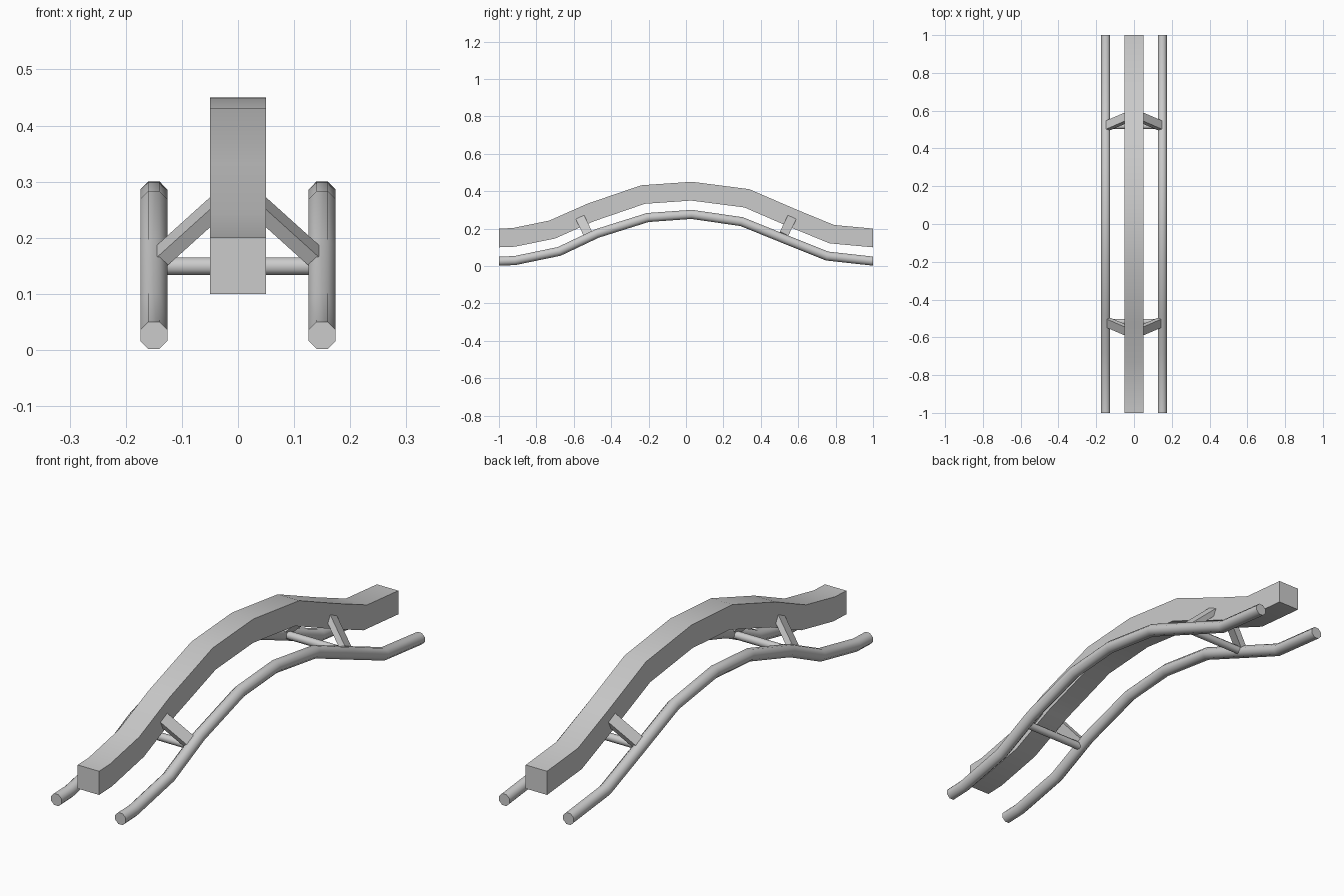
import bpy, bmesh, math
from mathutils import Vector, Matrix

if "Cube" in bpy.data.objects:
    bpy.data.objects.remove(bpy.data.objects["Cube"])


def finish(name, bm, angle=None):
    bmesh.ops.recalc_face_normals(bm, faces=bm.faces)
    me = bpy.data.meshes.new(name)
    bm.to_mesh(me)
    bm.free()
    ob = bpy.data.objects.new(name, me)
    bpy.context.collection.objects.link(ob)
    if angle:
        bpy.ops.object.select_all(action='DESELECT')
        ob.select_set(True)
        bpy.context.view_layer.objects.active = ob
        bpy.ops.object.shade_smooth_by_angle(angle=math.radians(angle))
    return ob


def sweep(name, path, section, x0, angle):
    """Sweep an (x, normal) section along a (y, z) path with mitred joints."""
    bm = bmesh.new()
    pts = [Vector(p) for p in path]
    rings = []
    for i, p in enumerate(pts):
        if i in (0, len(pts) - 1):
            n = Vector((0, 1))  # square vertical ends
        else:
            a = (p - pts[i - 1]).normalized()
            b = (pts[i + 1] - p).normalized()
            t = (a + b).normalized()
            n = Vector((-t.y, t.x)) / max(t.dot(a), 0.5)
        rings.append([bm.verts.new((x0 + sx, p.x + n.x * sn, p.y + n.y * sn))
                      for sx, sn in section])
    k = len(section)
    for r, s in zip(rings, rings[1:]):
        for j in range(k):
            bm.faces.new((r[j], r[(j + 1) % k], s[(j + 1) % k], s[j]))
    bm.faces.new(rings[0])
    bm.faces.new(rings[-1])
    return finish(name, bm, angle)


# Main square spine
spine = [(-1, .15), (-.92, .153), (-.715, .195), (-.51, .286), (-.23, .382),
         (.03, .40), (.325, .362), (.575, .254), (.78, .17), (1, .15)]
sweep("spine_beam", spine,
      [(-.05, -.05), (.05, -.05), (.05, .05), (-.05, .05)], 0, 40)

# Octagonal running rails, concentric with the spine curve
rail = [(-1, .026), (-.915, .029), (-.678, .078), (-.475, .174), (-.205, .259),
        (.03, .276), (.298, .237), (.53, .143), (.755, .053), (1, .026)]
octagon = [(.0262 * math.cos(math.radians(22.5 + 45 * i)),
            .0262 * math.sin(math.radians(22.5 + 45 * i))) for i in range(8)]
for side, label in ((-1, "left"), (1, "right")):
    sweep(f"{label}_rail", rail, octagon, side * .15, 50)

# Cross ties and diagonal struts
for end, where in ((-1, "front"), (1, "back")):
    bm = bmesh.new()
    bmesh.ops.create_cone(bm, cap_ends=True, segments=8, radius1=.0168,
                          radius2=.0168, depth=.30,
                          matrix=Matrix.Translation((0, end * .518, .149))
                          @ Matrix.Rotation(math.pi / 2, 4, 'Y')
                          @ Matrix.Rotation(math.pi / 8, 4, 'Z'))
    finish(f"{where}_cross_tie", bm, 50)
    for side, label in ((-1, "left"), (1, "right")):
        up = Vector((0, end * .43, .90)).normalized()   # rail normal
        along = (Vector((-side, 0, 0)) + up).normalized()
        wide = Vector((0, .90, -end * .43)).normalized()
        thin = along.cross(wide)
        start = Vector((side * .139, end * .521, .165))
        length = .155
        rot = Matrix((along, wide, thin)).transposed().to_4x4()
        bm = bmesh.new()
        bmesh.ops.create_cube(bm, size=1,
                              matrix=Matrix.Translation(start + along * length / 2) @ rot
                              @ Matrix.Diagonal((length, .05, .025, 1)))
        finish(f"{where}_{label}_strut", bm)
